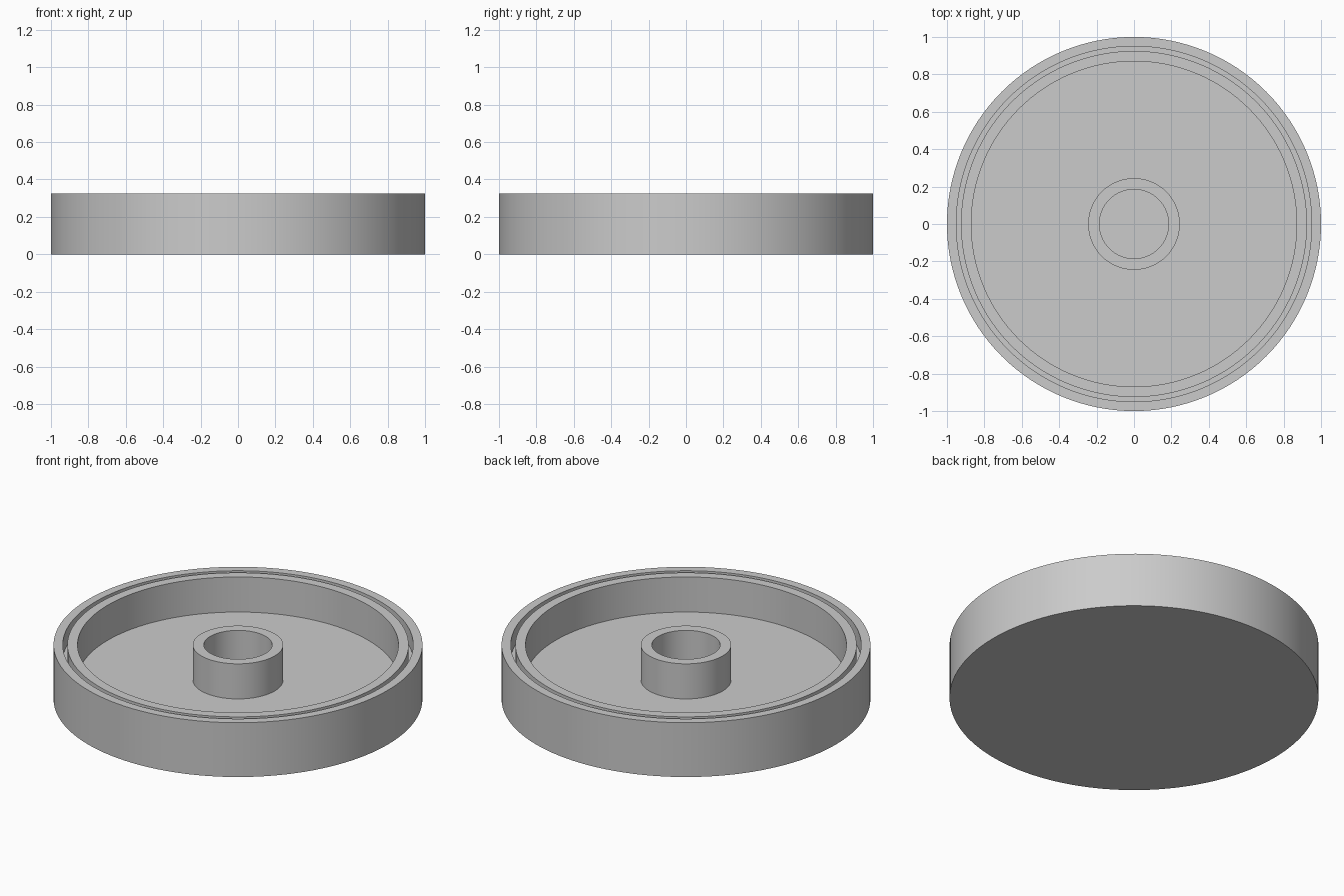
import bpy
import bmesh
import math

cube = bpy.data.objects.get("Cube")
if cube:
    bpy.data.objects.remove(cube, do_unlink=True)

SEGMENTS = 128
HEIGHT = 0.325
FLOOR = 0.115
GROOVE = 0.225

grey = bpy.data.materials.new("light_grey")
grey.use_nodes = True
colour = (0.6, 0.6, 0.6, 1)
grey.diffuse_color = colour
grey.node_tree.nodes["Principled BSDF"].inputs["Base Color"].default_value = colour


def lathe(name, profile):
    """Revolve an (r, z) profile that starts and ends on the axis."""
    bm = bmesh.new()
    verts = [bm.verts.new((r, 0, z)) for r, z in profile]
    edges = [bm.edges.new(pair) for pair in zip(verts, verts[1:])]
    bmesh.ops.spin(bm, geom=verts + edges, cent=(0, 0, 0), axis=(0, 0, 1),
                   angle=math.tau, steps=SEGMENTS, use_duplicate=False)
    bmesh.ops.remove_doubles(bm, verts=bm.verts, dist=0.0001)
    bmesh.ops.recalc_face_normals(bm, faces=bm.faces)
    mesh = bpy.data.meshes.new(name)
    bm.to_mesh(mesh)
    bm.free()
    mesh.materials.append(grey)
    obj = bpy.data.objects.new(name, mesh)
    bpy.context.collection.objects.link(obj)
    bpy.ops.object.select_all(action="DESELECT")
    obj.select_set(True)
    bpy.context.view_layer.objects.active = obj
    bpy.ops.object.shade_smooth_by_angle(angle=math.radians(30))
    return obj


# Dish with grooved rim and hollow central hub, as one closed solid
lathe("grooved_dish_with_hub", [
    (0, 0), (1, 0), (1, HEIGHT),                                # base, outer wall
    (0.95, HEIGHT), (0.95, GROOVE),                             # rim groove
    (0.925, GROOVE), (0.925, HEIGHT),
    (0.87, HEIGHT), (0.87, FLOOR),                              # inner wall
    (0.245, FLOOR), (0.245, HEIGHT),                            # hub
    (0.185, HEIGHT), (0.185, FLOOR), (0, FLOOR),                # hub bore
])
